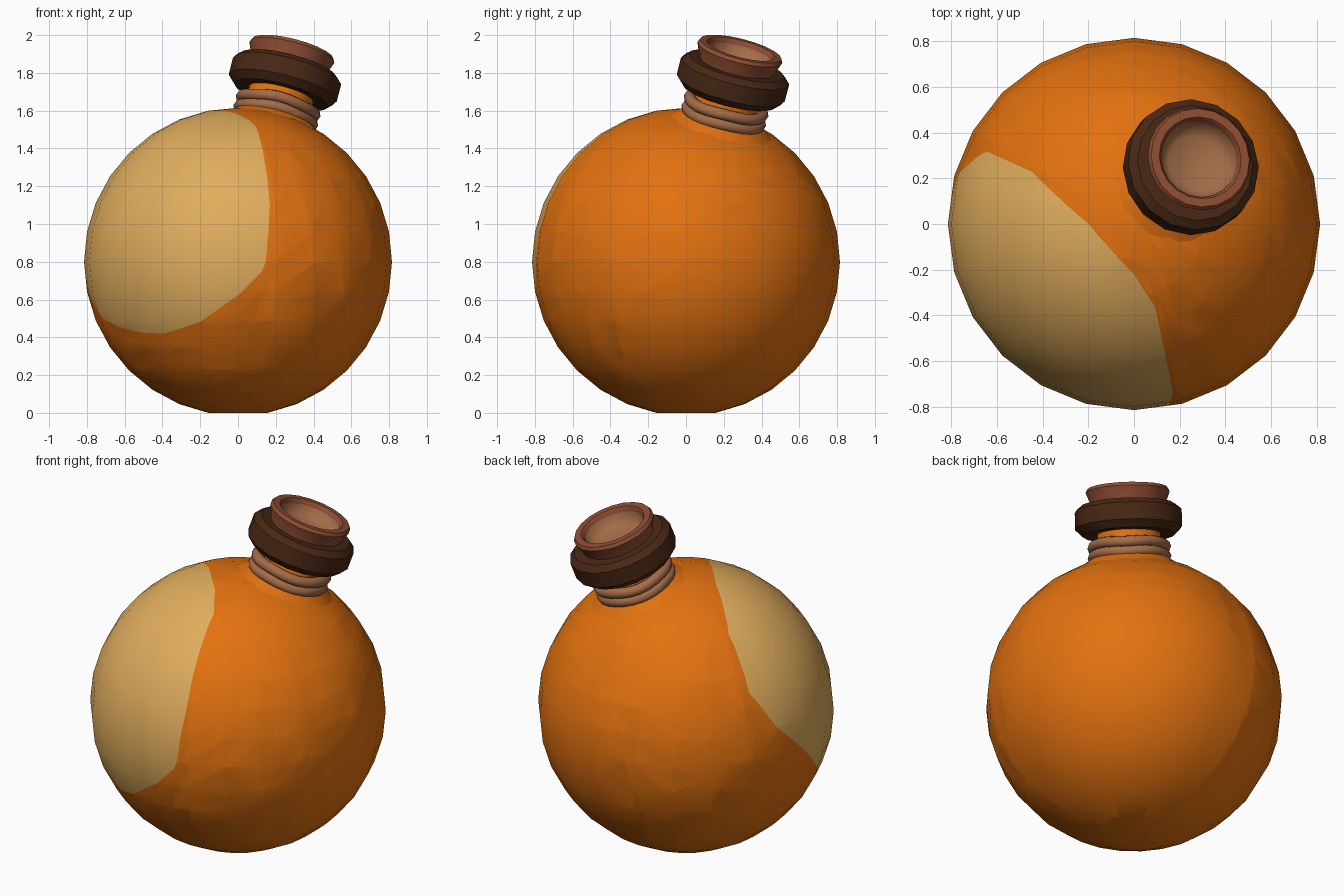
import bpy, bmesh, math
from mathutils import Vector, Matrix

if "Cube" in bpy.data.objects:
    bpy.data.objects.remove(bpy.data.objects["Cube"])

R = 0.815
CENTER = Vector((0, 0, 0.8))
TILT = math.radians(20)
AXIS = Vector((math.sin(TILT) * 0.7071, math.sin(TILT) * 0.7071, math.cos(TILT)))
# Local frame: origin at the ball centre, local z along the tilted neck
NECK = Matrix.Translation(CENTER) @ Vector((0, 0, 1)).rotation_difference(AXIS).to_matrix().to_4x4()


def material(name, rgb):
    m = bpy.data.materials.new(name)
    m.diffuse_color = (*rgb, 1)
    m.use_nodes = True
    m.node_tree.nodes["Principled BSDF"].inputs["Base Color"].default_value = m.diffuse_color
    return m


orange = material("orange", (0.76, 0.165, 0.005))
tan = material("tan", (0.75, 0.42, 0.11))
dark = material("dark_brown", (0.065, 0.021, 0.007))
clay = material("red_brown", (0.27, 0.075, 0.032))
rope = material("light_brown", (0.37, 0.15, 0.065))


def finish(bm, name, mats, angle=35):
    me = bpy.data.meshes.new(name)
    bm.to_mesh(me)
    bm.free()
    for m in mats:
        me.materials.append(m)
    ob = bpy.data.objects.new(name, me)
    bpy.context.collection.objects.link(ob)
    bpy.ops.object.select_all(action='DESELECT')
    ob.select_set(True)
    bpy.context.view_layer.objects.active = ob
    bpy.ops.object.shade_smooth_by_angle(angle=math.radians(angle))
    return ob


def lathe(name, profile, mat, sides, closed=False, angle=35, wave=0.0):
    """Turn (radius, height) points around the neck axis."""
    bm = bmesh.new()
    rings = []
    for r, h in profile:
        if r == 0:
            rings.append([bm.verts.new((0, 0, h))] * sides)
            continue
        ring = []
        for i in range(sides):
            a = 2 * math.pi * i / sides
            ring.append(bm.verts.new((r * math.cos(a), r * math.sin(a), h + wave * math.cos(4 * a))))
        rings.append(ring)
    pairs = list(zip(rings, rings[1:]))
    if closed:
        pairs.append((rings[-1], rings[0]))
    for lo, hi in pairs:
        for i in range(sides):
            j = (i + 1) % sides
            vs = list(dict.fromkeys((lo[i], lo[j], hi[j], hi[i])))
            bm.faces.new(vs)
    bmesh.ops.recalc_face_normals(bm, faces=bm.faces)
    bm.transform(NECK)
    return finish(bm, name, [mat], angle)


# Round body with flattened base
bm = bmesh.new()
bmesh.ops.create_uvsphere(bm, u_segments=24, v_segments=16, radius=R)
pole = min(bm.verts, key=lambda v: v.co.z)
bmesh.ops.dissolve_verts(bm, verts=[pole])

# Pale patch: outline cut into the body by planes through its centre
outline = [Vector(p) for p in (
    (.17, -.74, .3), (.178, -.79, .1), (.13, -.8, -.05), (0, -.8, -.18),
    (-.2, -.73, -.32), (-.4, -.6, -.385), (-.55, -.47, -.37), (-.72, -.24, -.3),
    (-.81, 0, -.07), (-.77, .22, .15), (-.65, .32, .37), (-.45, .23, .64),
    (-.2, 0, .79), (0, -.22, .78), (.13, -.42, .69), (.17, -.6, .53))]
mid = sum(outline, Vector())
planes = []
for a, b in zip(outline, outline[1:] + outline[:1]):
    n = a.cross(b).normalized()
    planes.append(n if n.dot(mid) > 0 else -n)
for n in planes:
    bmesh.ops.bisect_plane(bm, geom=bm.verts[:] + bm.edges[:] + bm.faces[:],
                           plane_co=(0, 0, 0), plane_no=n, dist=1e-5)
for f in bm.faces:
    c = f.calc_center_median()
    f.material_index = 1 if all(n.dot(c) > 0 for n in planes) else 0
bmesh.ops.translate(bm, verts=bm.verts, vec=CENTER)
finish(bm, "body", [orange, tan])

# Neck flaring into the body
lathe("neck", [(.30, .745), (.235, .79), (.19, .825), (.175, .86), (.175, 1.0)], orange, 24, angle=60)

# Two rope rings around the neck
for k, h in enumerate((.875, .82)):
    tube = [(.2 + .031 * math.cos(t * math.pi / 4), h + .031 * math.sin(t * math.pi / 4)) for t in range(8)]
    lathe(f"rope_ring_{k + 1}", tube, rope, 24, closed=True, angle=80, wave=.004)

# Dark collar
lathe("collar", [(.17, .945), (.255, .94), (.295, .98), (.295, 1.075), (.26, 1.105), (.17, 1.105)],
      dark, 16, closed=True)

# Flared mouth rim
lathe("mouth_rim", [(.2, 1.08), (.205, 1.11), (.232, 1.18), (.222, 1.199), (.185, 1.199), (.172, 1.18),
                    (.165, 1.08)], clay, 20, closed=True, angle=40)

# Shallow bowl inside the mouth
lathe("mouth_inside", [(.174, 1.182), (.16, 1.13), (.12, 1.105), (0, 1.095)], rope, 20, angle=80)
